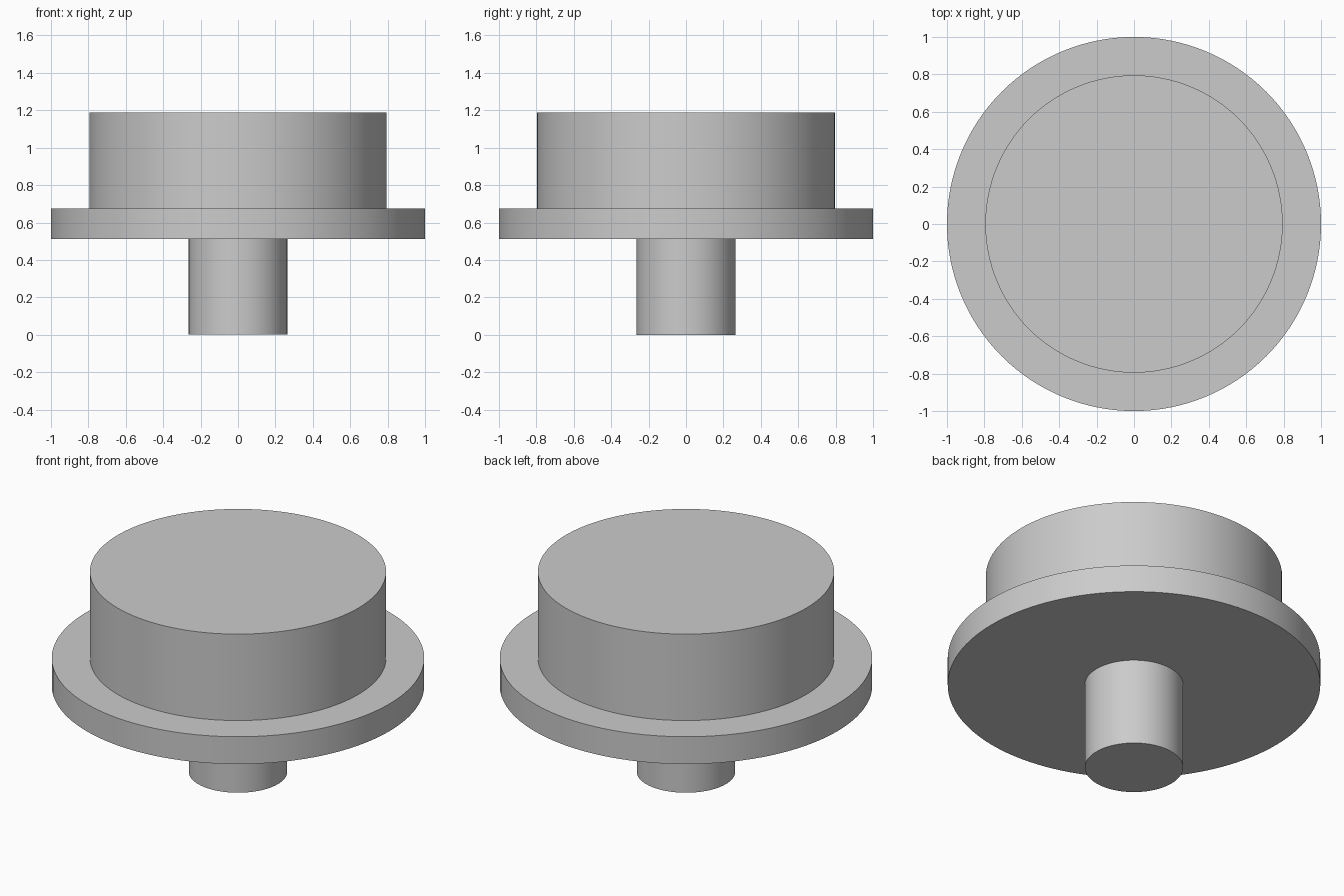
import bpy
import math

default_cube = bpy.data.objects.get("Cube")
if default_cube:
    bpy.data.objects.remove(default_cube, do_unlink=True)

# Single plain grey finish
grey = bpy.data.materials.new("light_grey")
grey.use_nodes = True
colour = (0.6, 0.6, 0.6, 1.0)
grey.diffuse_color = colour
grey.node_tree.nodes["Principled BSDF"].inputs["Base Color"].default_value = colour


def add_disc(name, radius, bottom, top):
    """Upright round part between two heights."""
    bpy.ops.mesh.primitive_cylinder_add(
        vertices=128, radius=radius, depth=top - bottom,
        location=(0, 0, (bottom + top) / 2))
    part = bpy.context.object
    part.name = name
    part.data.materials.append(grey)
    bpy.ops.object.shade_smooth_by_angle(angle=math.radians(30))
    return part


FLANGE_BOTTOM, FLANGE_TOP = 0.513, 0.675
SINK = 0.05  # overlap of stem and cap into the flange

# Narrow stem, wide flange and thick cap on one axis
add_disc("stem", 0.264, 0, FLANGE_BOTTOM + SINK)
add_disc("flange", 1, FLANGE_BOTTOM, FLANGE_TOP)
add_disc("cap", 0.795, FLANGE_TOP - SINK, 1.187)
